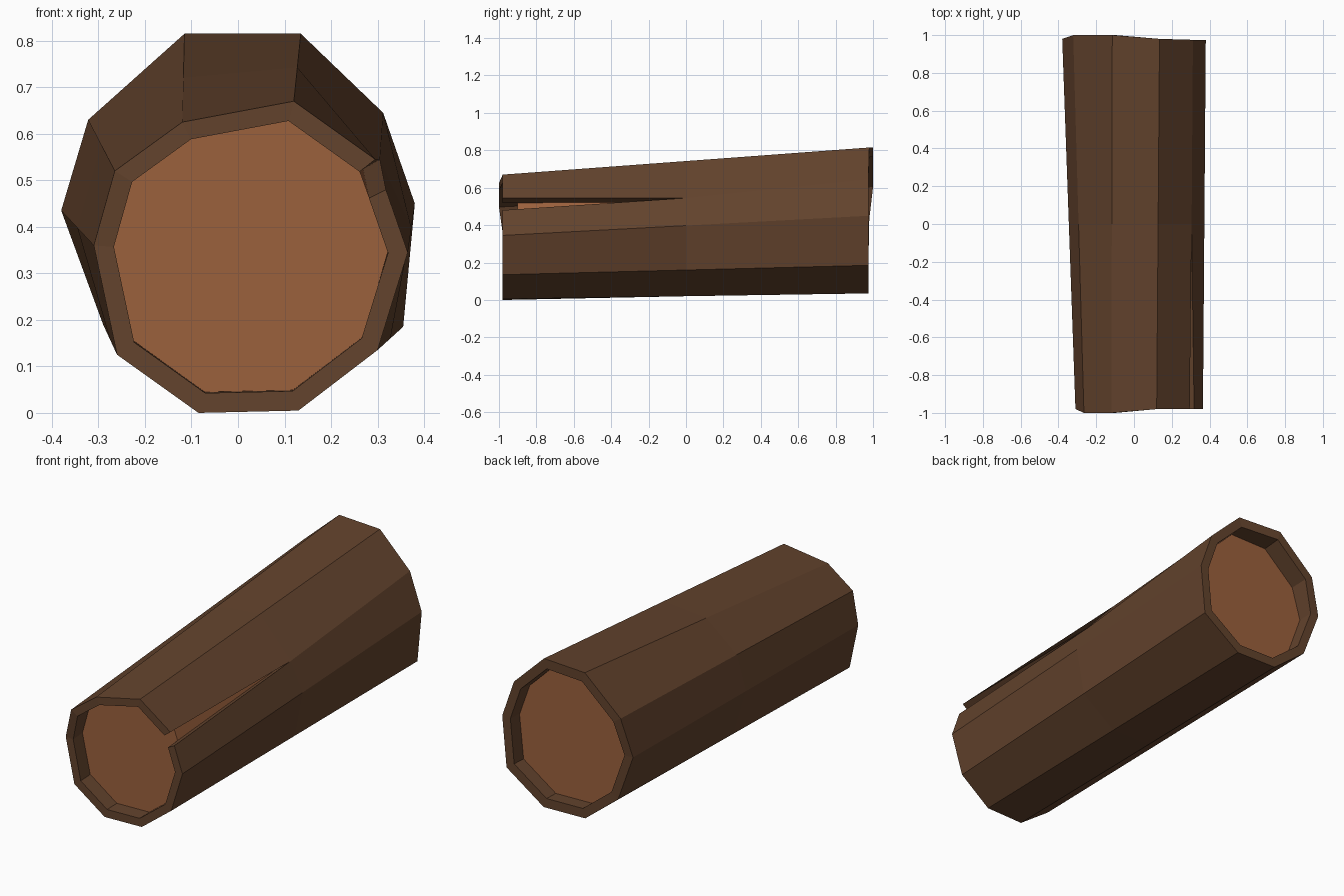
import bpy, bmesh

if "Cube" in bpy.data.objects:
    bpy.data.objects.remove(bpy.data.objects["Cube"])

def material(name, col):
    m = bpy.data.materials.new(name)
    m.diffuse_color = (*col, 1)
    m.use_nodes = True
    m.node_tree.nodes["Principled BSDF"].inputs["Base Color"].default_value = m.diffuse_color
    return m

bark_mat = material("dark bark", (0.125, 0.056, 0.026))
wood_mat = material("cut wood", (0.330, 0.119, 0.046))

# End outlines (x, y, z), anticlockwise from bottom left.
# Points 4 and 5 are the lower and upper lips of the crack; they meet beyond the middle.
front = [(-.085, -.98, 0), (.13, -.98, .005), (.30, -.98, .135), (.365, -.98, .345),
         (.318, -.98, .48), (.295, -.98, .545), (.12, -.98, .67), (-.12, -1, .625),
         (-.265, -1, .52), (-.31, -.98, .36), (-.26, -.98, .125)]
back = [(-.10, .975, .04), (.14, .975, .035), (.355, .975, .185), (.38, .975, .45),
        (.312, .975, .645), (.312, .975, .645), (.135, .98, .815), (-.115, 1, .815),
        (-.322, 1, .63), (-.38, .98, .435), (-.29, .975, .19)]

def mix(a, b, t):
    return [tuple(p + (q - p) * t for p, q in zip(u, v)) for u, v in zip(a, b)]

def inset(ring, cx, cz, f):
    return [(cx + (x - cx) * f, y, cz + (z - cz) * f) for x, y, z in ring]

middle = [(x, 0, z) for x, y, z in mix(front, back, .5)]
middle[4] = middle[5] = (.305, 0, .545)          # crack tip
outer = [front, middle, back]
inner = [inset(r, cx, cz, .873) for r, cx, cz in
         zip(outer, (.03, .02, .01), (.335, .378, .42))]

def finish(name, bm, mat):
    bmesh.ops.remove_doubles(bm, verts=bm.verts, dist=.0005)
    bmesh.ops.recalc_face_normals(bm, faces=bm.faces)
    me = bpy.data.meshes.new(name)
    bm.to_mesh(me)
    bm.free()
    me.materials.append(mat)
    ob = bpy.data.objects.new(name, me)
    bpy.context.collection.objects.link(ob)

# Bark: thick shell, open along the crack between points 4 and 5
bm = bmesh.new()
O = [[bm.verts.new(p) for p in r] for r in outer]
I = [[bm.verts.new(p) for p in r] for r in inner]
n = len(front)
for i in range(n):
    j = (i + 1) % n
    if i == 4:
        continue
    for k in (0, 1):
        bm.faces.new((O[k][i], O[k][j], O[k+1][j], O[k+1][i]))
        bm.faces.new((I[k][j], I[k][i], I[k+1][i], I[k+1][j]))
    for k in (0, 2):
        bm.faces.new((O[k][i], O[k][j], I[k][j], I[k][i]))
for i in (4, 5):                                  # crack walls
    bm.faces.new((O[0][i], O[1][i], I[1][i], I[0][i]))
finish("bark", bm, bark_mat)

# Wood core: solid, recessed at both ends
bm = bmesh.new()
rings = []
for a, b, t, y in ((inner[0], inner[1], .1, -.9), (inner[0], inner[1], 1, 0),
                   (inner[1], inner[2], .9, .9)):
    ring = [(x, y, z) for x, _, z in mix(a, b, t)]
    del ring[4]
    rings.append([bm.verts.new(p) for p in ring])
for a, b in zip(rings, rings[1:]):
    for i in range(10):
        j = (i + 1) % 10
        bm.faces.new((a[i], a[j], b[j], b[i]))
bm.faces.new(rings[0])
bm.faces.new(rings[-1])
finish("wood_core", bm, wood_mat)
